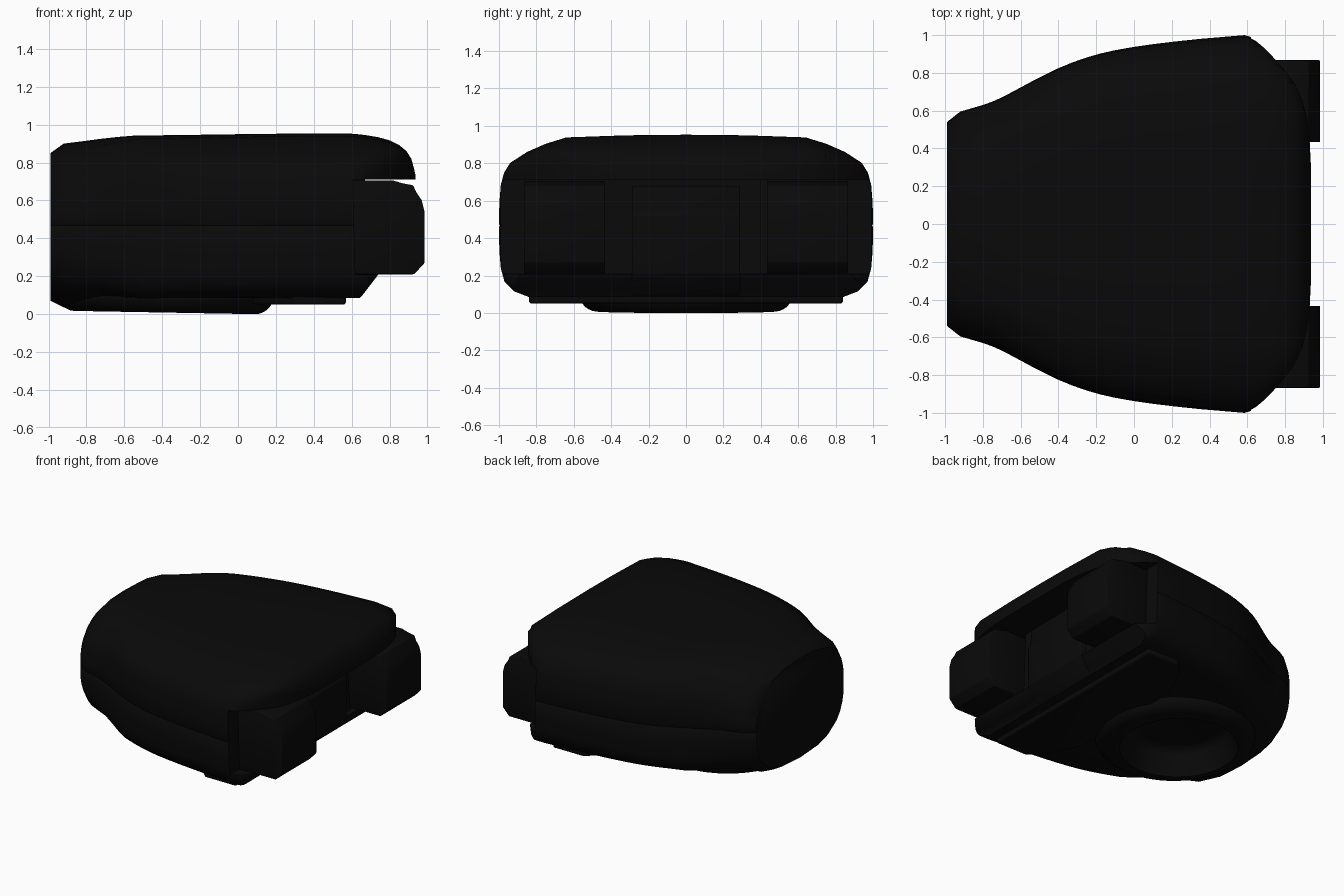
import bpy, bmesh, math
from mathutils import Matrix

if "Cube" in bpy.data.objects:
    bpy.data.objects.remove(bpy.data.objects["Cube"])

mat = bpy.data.materials.new("black_plastic")
mat.diffuse_color = (0.0028, 0.0028, 0.0028, 1)
mat.use_nodes = True
mat.node_tree.nodes["Principled BSDF"].inputs["Base Color"].default_value = mat.diffuse_color


def make(name, bm):
    bmesh.ops.recalc_face_normals(bm, faces=bm.faces)
    me = bpy.data.meshes.new(name)
    bm.to_mesh(me)
    bm.free()
    ob = bpy.data.objects.new(name, me)
    bpy.context.collection.objects.link(ob)
    me.materials.append(mat)
    return ob


def prism(name, pts, lo, hi, axis="y"):
    """Extrude a closed profile (xz along y, or xy along z)."""
    bm = bmesh.new()
    put = (lambda p, d: (p[0], d, p[1])) if axis == "y" else (lambda p, d: (p[0], p[1], d))
    a = [bm.verts.new(put(p, lo)) for p in pts]
    b = [bm.verts.new(put(p, hi)) for p in pts]
    bm.faces.new(a)
    bm.faces.new(b)
    for i in range(len(pts)):
        j = (i + 1) % len(pts)
        bm.faces.new((a[i], a[j], b[j], b[i]))
    return make(name, bm)


def frustum(name, x, r_low, r_high, z_low, z_high, tilt=0.0):
    bm = bmesh.new()
    m = Matrix.Translation((x, 0, (z_low + z_high) / 2)) @ Matrix.Rotation(tilt, 4, "Y")
    bmesh.ops.create_cone(bm, cap_ends=True, segments=64, radius1=r_low, radius2=r_high,
                          depth=z_high - z_low, matrix=m)
    return make(name, bm)


def apply(ob, mod):
    bpy.ops.object.select_all(action="DESELECT")
    bpy.context.view_layer.objects.active = ob
    ob.select_set(True)
    bpy.ops.object.modifier_apply(modifier=mod.name)


def boolean(ob, other, op="DIFFERENCE"):
    m = ob.modifiers.new("cut", "BOOLEAN")
    m.operation, m.solver, m.object = op, "EXACT", other
    apply(ob, m)


def bevel(ob, width, seg=3):
    m = ob.modifiers.new("round", "BEVEL")
    m.width, m.segments, m.limit_method = width, seg, "ANGLE"
    apply(ob, m)


# main shell: stations (x, half width, bottom z, top z)
stations = [(-.99, .54, .07, .85), (-.92, .595, .035, .9), (-.8, .63, .05, .915), (-.7, .67, .065, .928),
            (-.55, .75, .078, .942), (-.4, .825, .084, .944), (-.25, .882, .085, .946), (-.1, .92, .085, .948),
            (.1, .952, .085, .951), (.35, .98, .085, .953), (.585, 1.0, .085, .953), (.62, .99, .085, .951),
            (.68, .94, .085, .944), (.74, .88, .085, .934), (.8, .812, .085, .917), (.85, .745, .085, .893),
            (.89, .66, .085, .86), (.915, .56, .085, .82), (.93, .44, .085, .765), (.937, .3, .085, .735)]
# half section: (width factor, height factor above or below the seam)
upper = [(1, .015), (.998, .25), (.99, .45), (.973, .58), (.94, .69), (.85, .81), (.75, .9), (.64, .97), (.32, .993), (0, 1)]
lower = [(1, .015), (.998, .35), (.99, .6), (.97, .79), (.92, .92), (.84, 1), (.64, 1), (.42, 1), (0, 1)]
SEAM = .467

# smooth the long flanks with in-between stations
smooth = []
for i, p in enumerate(stations):
    smooth.append(p)
    if 2 <= i <= 8:
        a, b, c, d = stations[i - 1:i + 3]
        smooth.append(tuple((9 * (q + r) - o - s) / 16 for o, q, r, s in zip(a, b, c, d)))

bm = bmesh.new()
rings = []
for x, w, b, t in smooth:
    soft = min(1, max(0, (-.5 - x) / .45))     # narrow end gets a rounder section

    def point(u, f, z_end):
        f += (max(.015, (1 - u ** 2.7) ** (1 / 2.7)) - f) * soft
        y = u * w if x < .6 else min(u, w)     # wide end is trimmed by the outline
        return y, SEAM + (z_end - SEAM) * f

    half = [point(u, f, t) for u, f in reversed(upper)]
    half.append((w - .005, SEAM))
    half += [point(u, f, b) for u, f in lower]
    full = half + [(-y, z) for y, z in reversed(half[1:-1])]
    rings.append([bm.verts.new((x, y, z)) for y, z in full])
n = len(rings[0])
for r, s in zip(rings, rings[1:]):
    for i in range(n):
        bm.faces.new((r[i], r[(i + 1) % n], s[(i + 1) % n], s[i]))
bm.faces.new(rings[0])
bm.faces.new(rings[-1])
shell = make("main_shell", bm)

# rear recess under the top lip, with a sloping lower ledge
cutter = prism("recess_cutter", [(.64, -.2), (.64, .08), (.735, .21), (.62, .21), (.605, .71),
                                 (1.3, .71), (1.3, -.2)], -1.3, 1.3)
boolean(shell, cutter)

# round base with a shallow bowl
base = frustum("round_base", -.385, .53, .59, .008, .11, .018)
bevel(base, .05, 4)
bowl = frustum("bowl_cutter", -.42, .45, .33, -.05, .2)
bevel(bowl, .05, 4)
for ob in (shell, base):
    boolean(ob, bowl)

# flat pad under the rear
half = [(.57, .84), (.3, .84), (.2, .74), (.08, .5)]
pad = prism("rear_pad", half + [(x, -y) for x, y in reversed(half)], .05, .15, "z")
bevel(pad, .015)

# centre wall and stepped panel between the two rear blocks
wall = prism("centre_wall", [(.58, .2), (.69, .2), (.67, .72), (.58, .72)], -.4, .4)
panel = prism("centre_panel", [(.6, .09), (.65, .09), (.742, .21), (.742, .52), (.72, .55), (.715, .68), (.6, .68)], -.29, .29)
bevel(panel, .008, 2)

# two rear blocks
block_profile = [(.58, .21), (.93, .21), (.985, .27), (.985, .54), (.97, .6), (.94, .645), (.925, .68),
                 (.87, .69), (.82, .705), (.58, .705)]
parts = [shell, base, pad, wall, panel]
for side, lo, hi in (("left", -.867, -.433), ("right", .433, .867)):
    block = prism(side + "_block", block_profile, lo, hi)
    bevel(block, .006, 2)
    parts.append(block)

for ob in (cutter, bowl):
    bpy.data.objects.remove(ob, do_unlink=True)

bpy.ops.object.select_all(action="DESELECT")
for ob in parts:
    ob.select_set(True)
bpy.context.view_layer.objects.active = shell
bpy.ops.object.shade_smooth_by_angle(angle=math.radians(50))
